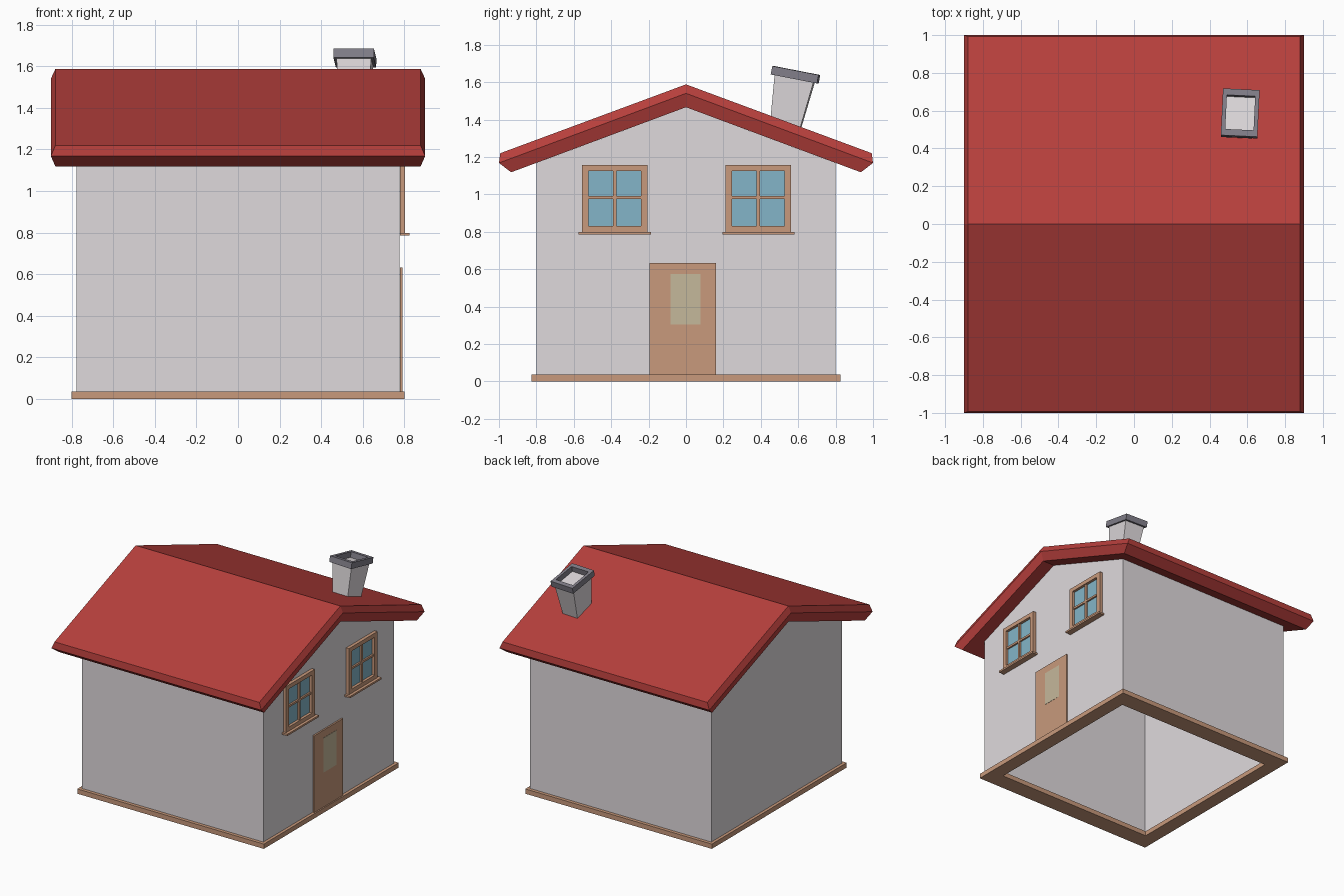
import bpy
from math import radians
from mathutils import Matrix

if "Cube" in bpy.data.objects:
    bpy.data.objects.remove(bpy.data.objects["Cube"])


def material(name, rgb):
    m = bpy.data.materials.new(name)
    m.diffuse_color = (*rgb, 1)
    m.use_nodes = True
    m.node_tree.nodes["Principled BSDF"].inputs["Base Color"].default_value = m.diffuse_color
    return m


PLASTER = material("plaster", (0.74, 0.70, 0.72))
RED = material("red_tile", (0.47, 0.05, 0.045))
WOOD = material("wood", (0.58, 0.32, 0.20))
GLASS = material("blue_glass", (0.23, 0.46, 0.58))
PANE = material("door_glass", (0.56, 0.48, 0.33))
STONE = material("cap_stone", (0.22, 0.21, 0.25))


def mesh(name, verts, faces, mat, matrix=None):
    me = bpy.data.meshes.new(name)
    me.from_pydata(verts, [], faces)
    me.materials.append(mat)
    ob = bpy.data.objects.new(name, me)
    if matrix:
        ob.matrix_world = matrix
    bpy.context.collection.objects.link(ob)
    return ob


def frustum(name, bottom, top, mat, matrix=None):
    """Solid between two rectangles given as (x0, x1, y0, y1, z)."""
    v = []
    for x0, x1, y0, y1, z in (bottom, top):
        v += [(x0, y0, z), (x1, y0, z), (x1, y1, z), (x0, y1, z)]
    f = [(3, 2, 1, 0), (4, 5, 6, 7)]
    f += [(i, (i + 1) % 4, (i + 1) % 4 + 4, i + 4) for i in range(4)]
    return mesh(name, v, f, mat, matrix)


def box(name, x, y, z, mat):
    return frustum(name, (*x, *y, z[0]), (*x, *y, z[1]), mat)


def ring(name, outer, inner, z0, z1, mat, matrix=None):
    """Rectangular frame in local XY, extruded from z0 to z1."""
    v = []
    for (hx, hy), z in ((outer, z0), (outer, z1), (inner, z1), (inner, z0)):
        v += [(-hx, -hy, z), (hx, -hy, z), (hx, hy, z), (-hx, hy, z)]
    f = []
    for k in range(4):
        a, b = 4 * k, 4 * ((k + 1) % 4)
        f += [(a + i, a + (i + 1) % 4, b + (i + 1) % 4, b + i) for i in range(4)]
    return mesh(name, v, f, mat, matrix)


# Walls: thin open shell with gable ends
WX = 0.777
gable = [(-0.8, 0.02), (0.8, 0.02), (0.8, 1.168), (0, 1.466), (-0.8, 1.168)]
verts = [(x, y, z) for x in (WX, -WX) for y, z in gable]
mesh("walls", verts, [(0, 1, 2, 3, 4), (9, 8, 7, 6, 5), (1, 6, 7, 2), (0, 4, 9, 5)], PLASTER)

# Foundation trim
ring("base_trim", (0.8, 0.826), (0.69, 0.688), 0, 0.037, WOOD)

# Roof: chevron cross-section with chamfered rim
levels = [(0.878, 0.993, 1.22, 1.588),
          (0.9, 1.0, 1.168, 1.54),
          (0.878, 0.935, 1.118, 1.466)]
verts, faces = [], []
for hx, hy, eave, ridge in levels:
    verts += [(-hx, -hy, eave), (hx, -hy, eave), (hx, 0, ridge),
              (hx, hy, eave), (-hx, hy, eave), (-hx, 0, ridge)]
for a in (0, 6):
    faces += [(a + i, a + 6 + i, a + 6 + (i + 1) % 6, a + (i + 1) % 6) for i in range(6)]
faces += [(0, 1, 2, 5), (5, 2, 3, 4), (17, 14, 13, 12), (16, 15, 14, 17)]
mesh("roof", verts, faces, RED)

# Door with glass panel
box("door", (WX + 0.001, 0.79), (-0.195, 0.16), (0.037, 0.632), WOOD)
box("door_glass", (0.785, 0.7915), (-0.083, 0.078), (0.305, 0.573), PANE)

# Windows on the gable wall
for side, cy in (("left", -0.381), ("right", 0.387)):
    cz = 0.977
    place = Matrix(((0, 0, 1, 0), (1, 0, 0, cy), (0, 1, 0, cz), (0, 0, 0, 1)))
    ring(f"window_frame_{side}", (0.175, 0.179), (0.14, 0.147), WX + 0.001, 0.803, WOOD, place)
    box(f"window_glass_{side}", (WX + 0.001, 0.782), (cy - 0.15, cy + 0.15), (0.82, 1.14), GLASS)
    box(f"window_upright_{side}", (0.78, 0.796), (cy - 0.009, cy + 0.009), (0.83, 1.13), WOOD)
    box(f"window_crossbar_{side}", (0.78, 0.795), (cy - 0.142, cy + 0.142), (0.974, 0.99), WOOD)
    box(f"window_sill_{side}", (WX + 0.001, 0.825), (cy - 0.193, cy + 0.193), (0.785, 0.799), WOOD)

# Chimney: tapered leaning stack with a ring cap
lean = (Matrix.Translation((0.562, 0.581, 1.617))
        @ Matrix.Rotation(radians(-2.7), 4, 'Z')
        @ Matrix.Rotation(radians(-11), 4, 'X'))
frustum("chimney_stack", (-0.062, 0.062, -0.078, 0.078, -0.29),
        (-0.084, 0.084, -0.106, 0.106, 0.004), PLASTER, lean)
ring("chimney_cap", (0.097, 0.126), (0.075, 0.092), 0, 0.046, STONE, lean)
